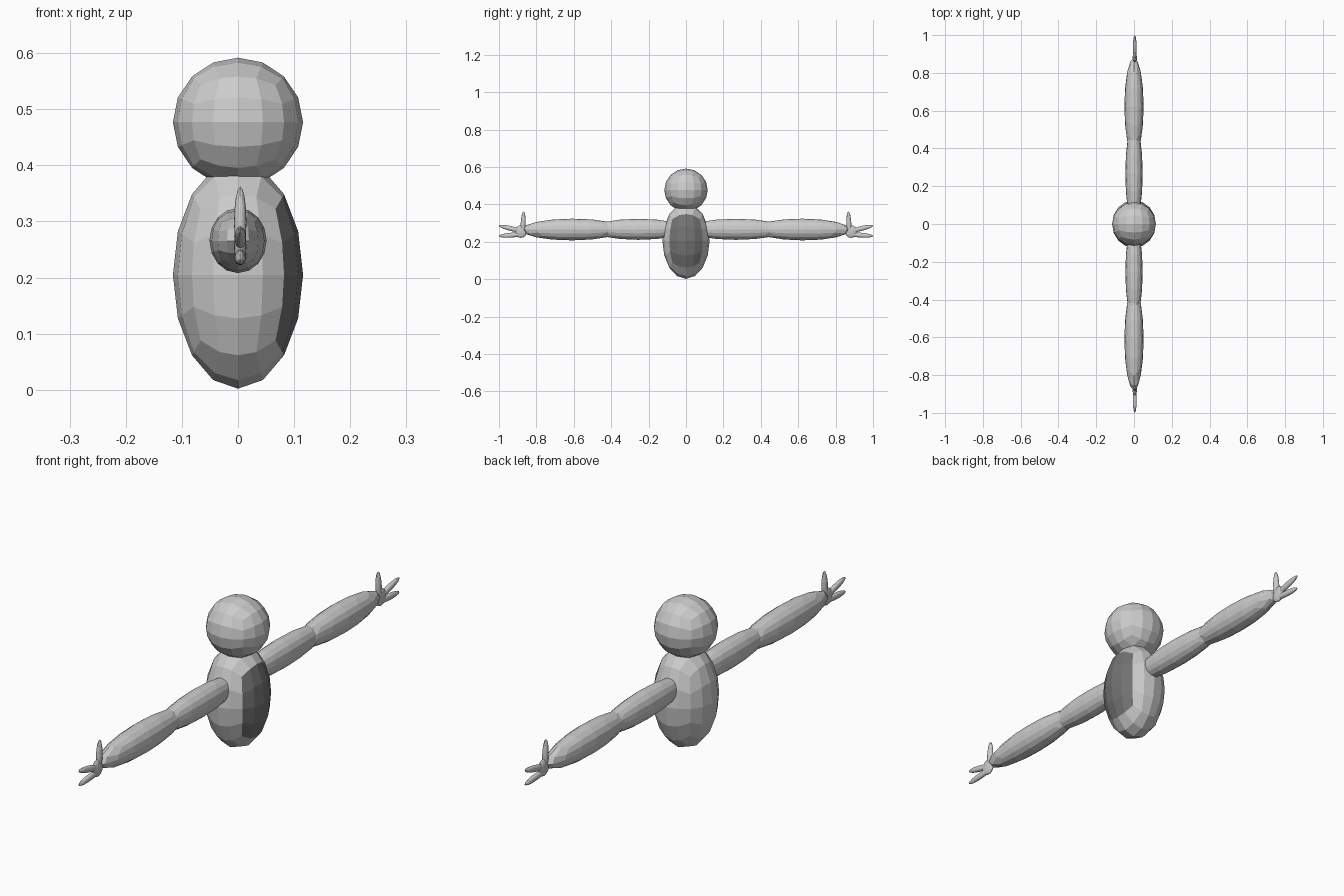
import bpy, bmesh, math
from mathutils import Vector, Matrix

if "Cube" in bpy.data.objects:
    bpy.data.objects.remove(bpy.data.objects["Cube"])


def material(name, v):
    m = bpy.data.materials.new(name)
    m.diffuse_color = (v, v, v, 1)
    m.use_nodes = True
    m.node_tree.nodes["Principled BSDF"].inputs["Base Color"].default_value = m.diffuse_color
    return m


GREY = material("grey", 0.6)
DARK = material("dark_grey", 0.17)


def ball(name, centre, radii, axis=None, cuts=3):
    """Ellipsoid made from a rounded cube; its z axis can point along 'axis'."""
    bm = bmesh.new()
    bmesh.ops.create_cube(bm, size=2)
    bmesh.ops.subdivide_edges(bm, edges=bm.edges[:], cuts=cuts, use_grid_fill=True)
    for v in bm.verts:
        v.co = Vector([math.tan(c * math.pi / 4) for c in v.co]).normalized()
        v.co = Vector([c * r for c, r in zip(v.co, radii)])
    rot = Matrix.Identity(3)
    if axis is not None:
        z = Vector(axis).normalized()
        x = Vector((1, 0, 0))
        rot = Matrix((x, z.cross(x), z)).transposed()
    bm.transform(Matrix.Translation(centre) @ rot.to_4x4())
    me = bpy.data.meshes.new(name)
    bm.to_mesh(me)
    bm.free()
    me.materials.append(GREY)
    ob = bpy.data.objects.new(name, me)
    bpy.context.collection.objects.link(ob)
    return ob


def limb(name, a, b, rx, rz, cuts=3):
    """Long ellipsoid from point a to point b."""
    a, b = Vector(a), Vector(b)
    return ball(name, (a + b) / 2, (rx, rz, (b - a).length / 2), b - a, cuts)


# head and torso
ball("head", (0, 0, 0.477), (0.116, 0.116, 0.115))
torso = ball("torso", (0, 0, 0.205), (0.116, 0.126, 0.203))

# dark belly: the +x side of the rounded cube
torso.data.materials.append(DARK)
for p in torso.data.polygons:
    c = p.center
    u = (c.x / 0.116, abs(c.y) / 0.126, abs(c.z - 0.205) / 0.203)
    if u[0] > u[1] and u[0] > u[2]:
        p.material_index = 1

# arms and three-fingered hands on both sides
for side, s, elbow in (("left", 1, 0.455), ("right", -1, 0.428)):
    limb(side + "_upper_arm", (0, s * 0.0, 0.267), (0, s * (elbow + 0.08), 0.267), 0.046, 0.056)
    limb(side + "_forearm", (0, s * (elbow - 0.09), 0.267), (0, s * 0.88, 0.265), 0.051, 0.058)
    ball(side + "_palm", (0.004, s * 0.883, 0.255), (0.011, 0.032, 0.034))
    limb(side + "_thumb", (0.004, s * 0.874, 0.235), (0.004, s * 0.868, 0.362), 0.011, 0.013)
    limb(side + "_upper_finger", (0.004, s * 0.87, 0.255), (0.004, s * 1.0, 0.287), 0.010, 0.013)
    limb(side + "_lower_finger", (0.004, s * 0.865, 0.241), (0.004, s * 1.0, 0.231), 0.010, 0.013)
